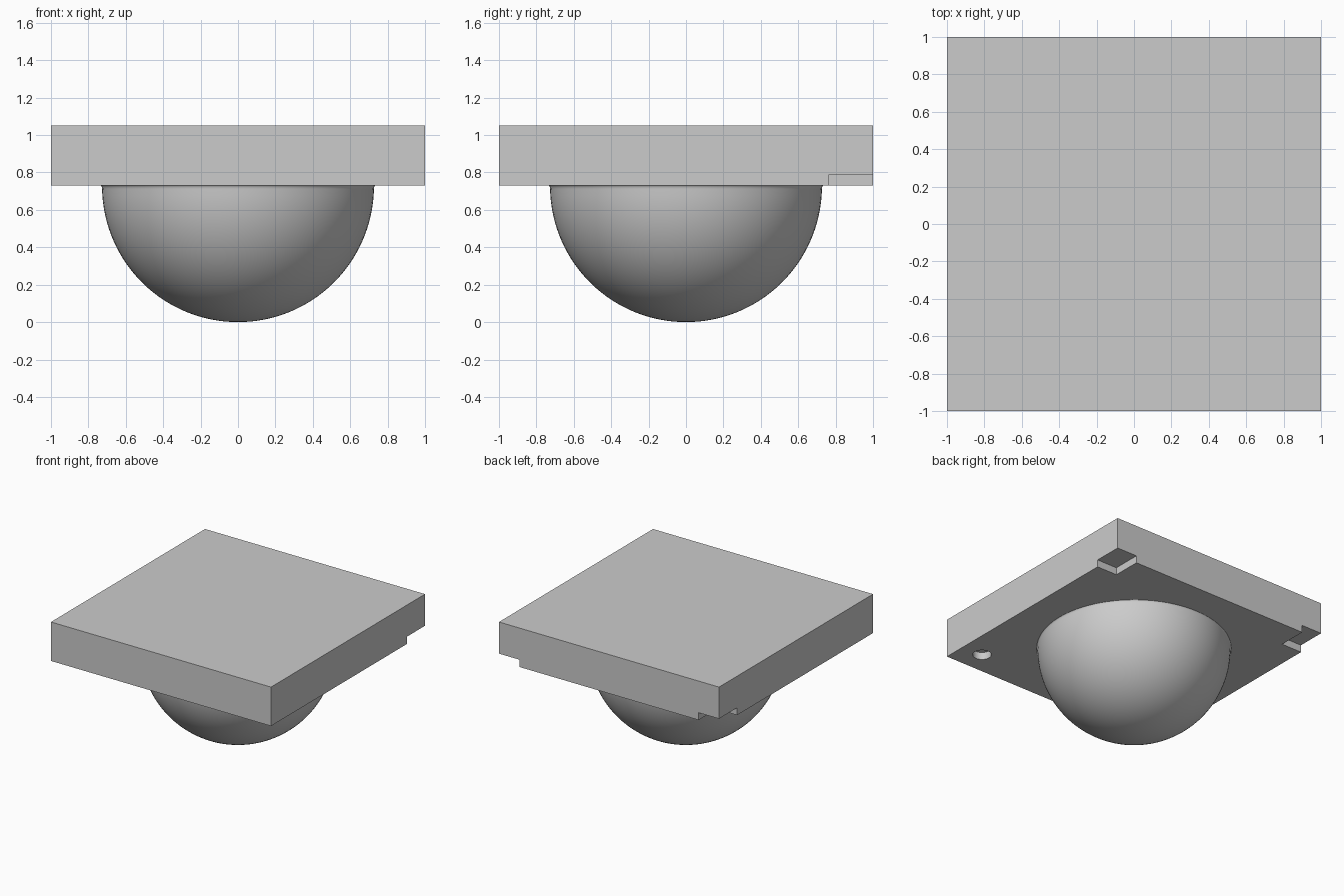
import bpy
import math

cube = bpy.data.objects.get("Cube")
if cube:
    bpy.data.objects.remove(cube, do_unlink=True)

grey = bpy.data.materials.new("light_grey")
grey.use_nodes = True
COLOUR = (0.6, 0.6, 0.6, 1)
grey.diffuse_color = COLOUR
grey.node_tree.nodes["Principled BSDF"].inputs["Base Color"].default_value = COLOUR

BASE, TOP, RADIUS = 0.73, 1.05, 0.727
RECESS = 0.06


def box(name, x0, x1, y0, y1, z0, z1):
    bpy.ops.mesh.primitive_cube_add(
        size=1, location=((x0 + x1) / 2, (y0 + y1) / 2, (z0 + z1) / 2))
    ob = bpy.context.object
    ob.name = name
    ob.scale = (x1 - x0, y1 - y0, z1 - z0)
    bpy.ops.object.transform_apply(location=False, rotation=False, scale=True)
    ob.data.materials.append(grey)
    return ob


def cut(target, cutter):
    cutter.hide_render = True
    mod = target.modifiers.new(cutter.name, 'BOOLEAN')
    mod.operation = 'DIFFERENCE'
    mod.solver = 'EXACT'
    mod.object = cutter
    bpy.context.view_layer.objects.active = target
    bpy.ops.object.modifier_apply(modifier=mod.name)
    bpy.data.objects.remove(cutter, do_unlink=True)


# Square slab
slab = box("slab", -1, 1, -1, 1, BASE, TOP)

# Back corner notches and front round sockets in the underside
for side in (-1, 1):
    x0, x1 = sorted((side * 0.815, side * 1.1))
    cut(slab, box("notch_cutter", x0, x1, 0.765, 1.1, BASE - 0.1, BASE + RECESS))
    bpy.ops.mesh.primitive_cylinder_add(
        vertices=48, radius=0.07, depth=2 * RECESS, location=(side * 0.815, -0.81, BASE))
    socket = bpy.context.object
    socket.name = "socket_cutter"
    socket.data.materials.append(grey)
    cut(slab, socket)

bpy.ops.object.select_all(action='DESELECT')
slab.select_set(True)
bpy.context.view_layer.objects.active = slab
bpy.ops.object.shade_smooth_by_angle(angle=math.radians(30))

# Dome: quarter circle profile ending in a small flared fillet, spun round z
STEPS, FILLET = 32, 0.015
profile = []
for i in range(STEPS + 1):
    a = math.pi / 2 * 0.985 * i / STEPS
    profile.append((RADIUS * math.sin(a), RADIUS * (1 - math.cos(a))))
r0, z0 = profile[-1]
for i in range(1, 7):
    a = math.pi / 2 * i / 6
    profile.append((r0 + 0.009 * (1 - math.cos(a)), z0 + (BASE + 0.001 - z0) * math.sin(a)))

SEGMENTS = 96
verts = [(0, 0, 0)]
for r, z in profile[1:]:
    for s in range(SEGMENTS):
        t = math.tau * s / SEGMENTS
        verts.append((r * math.cos(t), r * math.sin(t), z))
faces = []
for s in range(SEGMENTS):
    n = (s + 1) % SEGMENTS
    faces.append((0, 1 + n, 1 + s))
    for ring in range(len(profile) - 2):
        a, b = 1 + ring * SEGMENTS, 1 + (ring + 1) * SEGMENTS
        faces.append((a + s, a + n, b + n, b + s))
mesh = bpy.data.meshes.new("dome")
mesh.from_pydata(verts, [], faces)
mesh.materials.append(grey)
mesh.shade_smooth()
dome = bpy.data.objects.new("dome", mesh)
bpy.context.collection.objects.link(dome)
